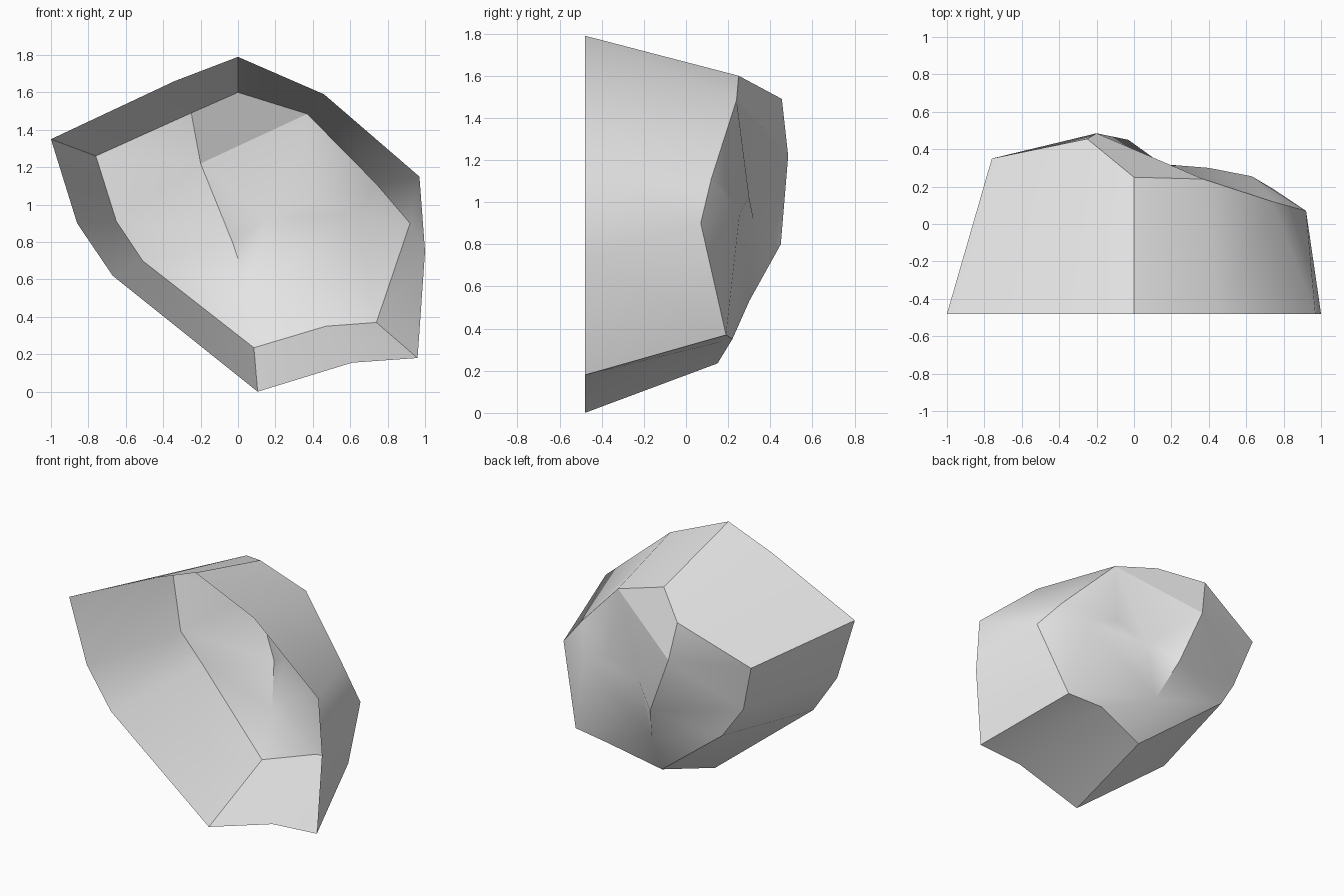
import bpy
import bmesh

if "Cube" in bpy.data.objects:
    bpy.data.objects.remove(bpy.data.objects["Cube"], do_unlink=True)

FRONT_Y = -0.48

# Stations around the shell: rim x, rim z, then the back corner x, y, z
stations = {
    "top": (0, 1.79, 0, 0.25, 1.6),
    "top_left": (0.46, 1.59, 0.37, 0.24, 1.485),
    "upper_left": (0.97, 1.15, 0.74, 0.12, 1.11),
    "left": (1, 0.75, 0.92, 0.07, 0.9),
    "low_left": (0.96, 0.18, 0.74, 0.19, 0.37),
    "low_mid": (0.61, 0.155, 0.47, 0.22, 0.35),
    "bottom": (0.105, 0, 0.085, 0.15, 0.235),
    "low_right": (-0.67, 0.62, -0.51, 0.32, 0.7),
    "right": (-0.86, 0.9, -0.65, 0.28, 0.91),
    "upper_right": (-1, 1.35, -0.76, 0.35, 1.26),
    "top_right": (-0.34, 1.66, -0.25, 0.455, 1.49),
}

# Points inside the back: the folded ridge and the hollow beside it
inner_points = {
    "ridge_high": (-0.2, 0.485, 1.22),
    "ridge_mid": (-0.03, 0.45, 0.8),
    "ridge_low": (0.06, 0.3, 0.53),
    "hollow": (0.15, 0.32, 0.92),
    "bulge": (0.4, 0.3, 1.02),
    "swell": (0.63, 0.255, 0.95),
}

back_faces = [
    "top top_left ridge_high top_right",
    "upper_right top_right ridge_high",
    "upper_right ridge_high right",
    "right ridge_high ridge_mid",
    "right ridge_mid low_right",
    "low_right ridge_mid ridge_low",
    "low_right ridge_low bottom",
    "top_left hollow ridge_high",
    "ridge_high hollow ridge_mid",
    "ridge_mid hollow ridge_low",
    "top_left bulge hollow",
    "top_left upper_left bulge",
    "bulge upper_left swell",
    "upper_left left swell",
    "swell left low_left",
    "bulge swell hollow",
    "hollow swell ridge_low",
    "swell low_left ridge_low",
    "ridge_low low_left low_mid",
    "ridge_low low_mid bottom",
]

bm = bmesh.new()
rim, back = {}, {}
for name, (rx, rz, bx, by, bz) in stations.items():
    rim[name] = bm.verts.new((rx, FRONT_Y, rz))
    back[name] = bm.verts.new((bx, by, bz))
for name, point in inner_points.items():
    back[name] = bm.verts.new(point)

# Side walls run from the open rim to the back outline
names = list(stations)
pairs = list(zip(names, names[1:] + names[:1]))
for a, b in pairs:
    bm.faces.new((rim[a], rim[b], back[b], back[a]))

# Folded back sheet
for face in back_faces:
    bm.faces.new([back[n] for n in face.split()])
bmesh.ops.recalc_face_normals(bm, faces=bm.faces)

# The shell is open, so turn the back outward if needed
bm.normal_update()
if sum(f.normal.y * f.calc_area() for f in bm.faces) < 0:
    bmesh.ops.reverse_faces(bm, faces=bm.faces)

# Smooth surfaces with hard corners, back outline and ridge
for face in bm.faces:
    face.smooth = True
hard = [(back[a], back[b]) for a, b in pairs]
corners = ("top", "low_left", "bottom", "upper_right")
hard += [(rim[n], back[n]) for n in corners]
ridge = ("top_right", "ridge_high", "ridge_mid", "ridge_low")
hard += [(back[a], back[b]) for a, b in zip(ridge, ridge[1:])]
hard.append((back["top_left"], back["ridge_high"]))
for a, b in hard:
    edge = bm.edges.get((a, b))
    if edge:
        edge.smooth = False

mesh = bpy.data.meshes.new("folded_shell")
bm.to_mesh(mesh)
bm.free()

# Plain light grey
grey = bpy.data.materials.new("light_grey")
grey.use_nodes = True
colour = (0.8, 0.8, 0.8, 1)
grey.diffuse_color = colour
grey.node_tree.nodes["Principled BSDF"].inputs["Base Color"].default_value = colour
mesh.materials.append(grey)

shell = bpy.data.objects.new("folded_shell", mesh)
bpy.context.collection.objects.link(shell)
